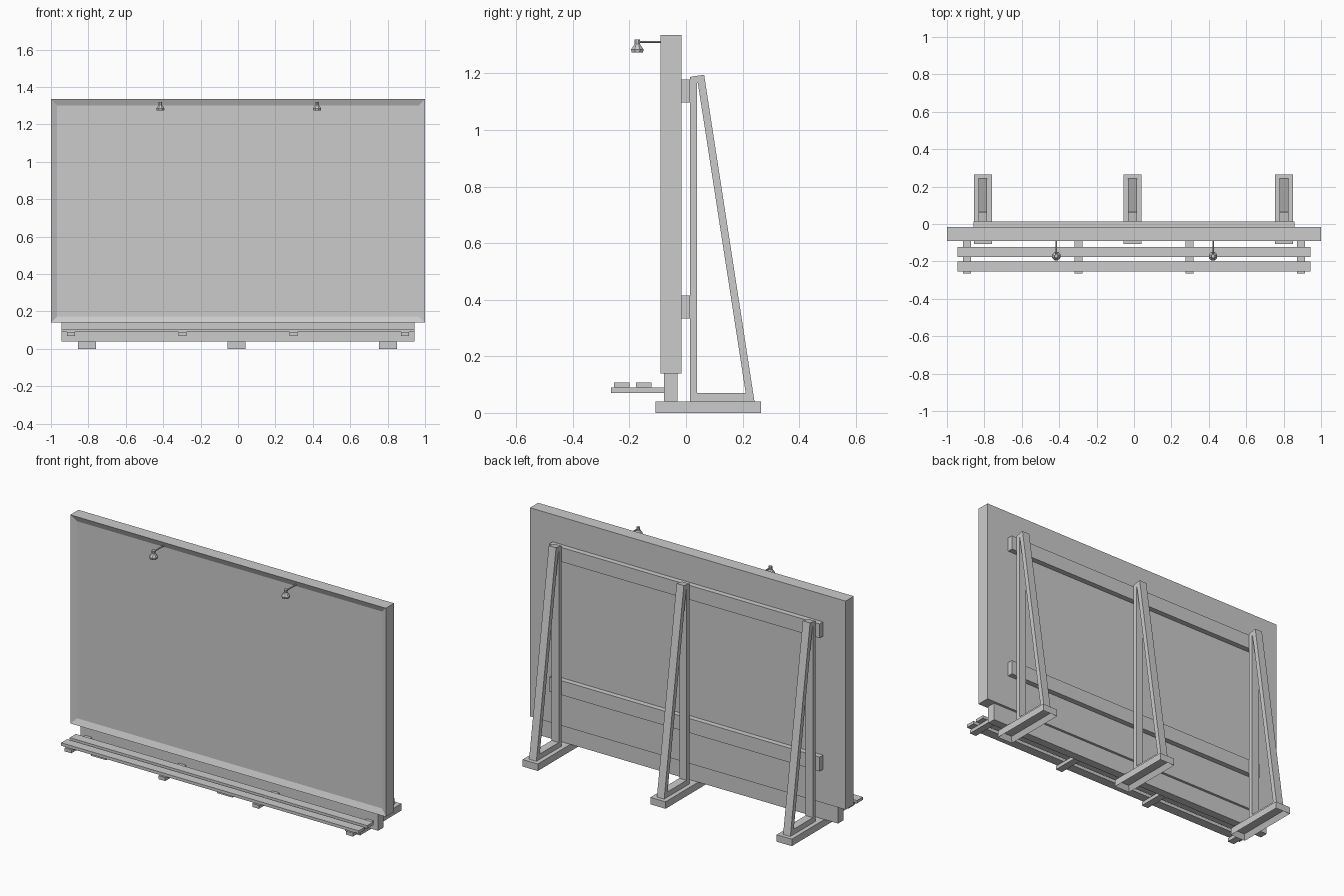
import bpy, bmesh
from mathutils import Matrix, Vector

if "Cube" in bpy.data.objects:
    bpy.data.objects.remove(bpy.data.objects["Cube"])


def finish(name, bm):
    bmesh.ops.recalc_face_normals(bm, faces=bm.faces)
    me = bpy.data.meshes.new(name)
    bm.to_mesh(me)
    bm.free()
    ob = bpy.data.objects.new(name, me)
    bpy.context.collection.objects.link(ob)
    return ob


def box_bm(x0, x1, y0, y1, z0, z1):
    bm = bmesh.new()
    bmesh.ops.create_cube(bm, size=1)
    for v in bm.verts:
        v.co = ((x0 + x1) / 2 + v.co.x * (x1 - x0),
                (y0 + y1) / 2 + v.co.y * (y1 - y0),
                (z0 + z1) / 2 + v.co.z * (z1 - z0))
    bm.normal_update()
    return bm


def box(name, *dims):
    return finish(name, box_bm(*dims))


def recess(bm, direction, rim, depth):
    """Inset the face looking along direction and push it inwards."""
    d = Vector(direction)
    face = max(bm.faces, key=lambda f: f.normal.dot(d))
    bmesh.ops.inset_region(bm, faces=[face], thickness=rim)
    for v in face.verts:
        v.co -= d * depth
    return face


# Board with raised border
bm = box_bm(-1, 1, -0.09, -0.016, 0.14, 1.335)
recess(bm, (0, -1, 0), 0.047, 0.014)
finish("board", bm)

# Plinth under the board
box("plinth", -0.943, 0.943, -0.078, -0.03, 0.04, 0.14)

# Rails behind the board
for name, z0, z1 in (("lower_rail", 0.333, 0.415), ("upper_rail", 1.096, 1.178)):
    box(name, -0.857, 0.857, -0.017, 0.0145, z0, z1)

# Stands: hollow foot and triangular brace
outer = [(0.014, 0.04), (0.242, 0.04), (0.064, 1.195), (0.014, 1.187)]
inner = [(0.039, 0.07), (0.211, 0.07), (0.042, 1.165), (0.039, 1.165)]
for i, cx in enumerate((-0.808, -0.008, 0.802)):
    bm = box_bm(cx - 0.048, cx + 0.048, -0.108, 0.265, 0, 0.04)
    recess(bm, (0, 0, -1), 0.02, 0.03)
    finish(f"foot_{i + 1}", bm)

    bm = bmesh.new()
    o = [bm.verts.new((cx - 0.023, *p)) for p in outer]
    n = [bm.verts.new((cx - 0.023, *p)) for p in inner]
    faces = [bm.faces.new((o[k], o[(k + 1) % 4], n[(k + 1) % 4], n[k]))
             for k in range(4)]
    ext = bmesh.ops.extrude_face_region(bm, geom=faces, use_keep_orig=True)
    bmesh.ops.translate(bm, vec=(0.046, 0, 0),
                        verts=[g for g in ext["geom"]
                               if isinstance(g, bmesh.types.BMVert)])
    finish(f"brace_{i + 1}", bm)

# Tray: brackets carrying two slats
for i, cx in enumerate((-0.892, -0.297, 0.297, 0.892)):
    box(f"tray_bracket_{i + 1}", cx - 0.021, cx + 0.021, -0.265, -0.075, 0.07, 0.09)
for name, y0, y1 in (("front_slat", -0.254, -0.2), ("rear_slat", -0.177, -0.122)):
    box(name, -0.943, 0.943, y0, y1, 0.09, 0.107)

# Lamps: thin arm and a low-poly shade
profile = [(0.010, 1.32), (0.010, 1.303), (0.013, 1.300),
           (0.024, 1.284), (0.021, 1.273)]
for side, cx in (("left", -0.415), ("right", 0.4225)):
    bm = bmesh.new()
    bmesh.ops.create_cone(bm, segments=8, radius1=0.004, radius2=0.004,
                          depth=0.09, cap_ends=True,
                          matrix=Matrix.Translation((cx, -0.125, 1.311))
                          @ Matrix.Rotation(1.570796, 4, 'X'))
    finish(f"lamp_arm_{side}", bm)

    bm = bmesh.new()
    rings = []
    for r, z in profile:
        ring = bmesh.ops.create_circle(
            bm, segments=8, radius=r,
            matrix=Matrix.Translation((cx, -0.172, z))
            @ Matrix.Rotation(0.392699, 4, 'Z'))
        rings.append(ring["verts"])
    for a, b in zip(rings, rings[1:]):
        for k in range(8):
            bm.faces.new((a[k], a[(k + 1) % 8], b[(k + 1) % 8], b[k]))
    bm.faces.new(rings[0])
    bm.faces.new(rings[-1])
    finish(f"lamp_shade_{side}", bm)
